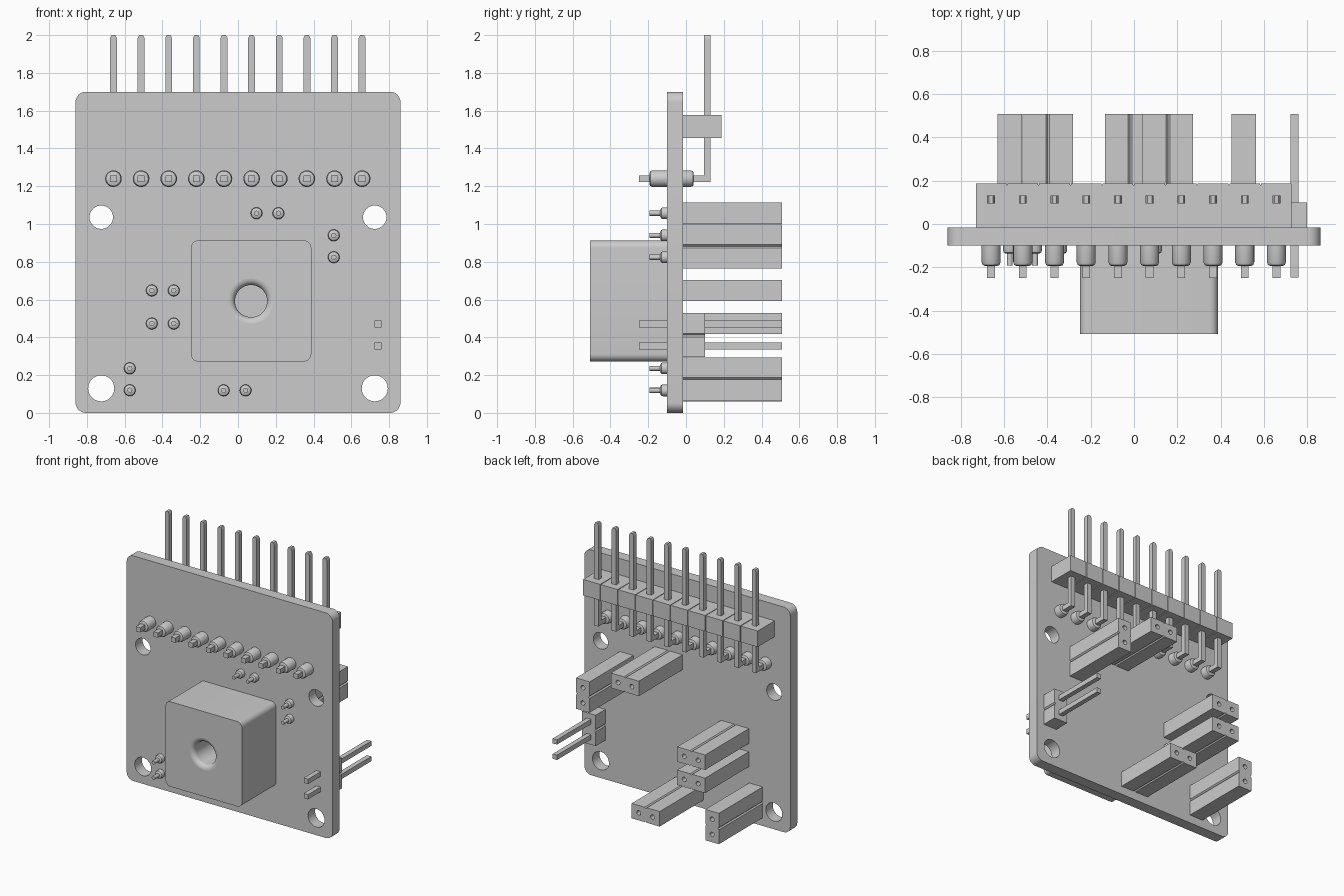
import bpy, bmesh
from math import sin, cos, pi
from mathutils import Vector

if "Cube" in bpy.data.objects:
    bpy.data.objects.remove(bpy.data.objects["Cube"])

BACK, FRONT, END = -0.016, -0.10, 0.507   # board faces and rear end of the sockets


def prism(bm, pts, axis, lo, hi):
    """Extrude a 2D outline along an axis (outline uses the two other axes in order)."""
    def place(p, h):
        v = list(p)
        v.insert(axis, h)
        return bm.verts.new(v)
    a = [place(p, lo) for p in pts]
    b = [place(p, hi) for p in pts]
    bm.faces.new(a)
    bm.faces.new(b)
    n = len(pts)
    for i in range(n):
        j = (i + 1) % n
        bm.faces.new((a[i], a[j], b[j], b[i]))


def box(bm, x0, x1, y0, y1, z0, z1):
    prism(bm, [(x0, y0), (x1, y0), (x1, y1), (x0, y1)], 2, z0, z1)


def lathe(bm, x, z, profile, n=24):
    """Revolve (radius, y) points around an axis parallel to y through (x, z)."""
    rings = [[bm.verts.new((x + r * cos(2 * pi * i / n), y, z + r * sin(2 * pi * i / n)))
              for i in range(n)] for r, y in profile]
    for a, b in zip(rings, rings[1:]):
        for i in range(n):
            j = (i + 1) % n
            bm.faces.new((a[i], a[j], b[j], b[i]))
    bm.faces.new(rings[0])
    bm.faces.new(rings[-1])


def rounded_rect(x0, x1, z0, z1, r, seg=8):
    pts = []
    for k, (cx, cz) in enumerate([(x1 - r, z1 - r), (x0 + r, z1 - r), (x0 + r, z0 + r), (x1 - r, z0 + r)]):
        for i in range(seg + 1):
            t = (k + i / seg) * pi / 2
            pts.append((cx + r * cos(t), cz + r * sin(t)))
    return pts


def finish(name, bm, cutter=None):
    bmesh.ops.recalc_face_normals(bm, faces=bm.faces[:])
    me = bpy.data.meshes.new(name)
    bm.to_mesh(me)
    bm.free()
    ob = bpy.data.objects.new(name, me)
    bpy.context.collection.objects.link(ob)
    bpy.ops.object.select_all(action='DESELECT')
    ob.select_set(True)
    bpy.context.view_layer.objects.active = ob
    if cutter:
        m = ob.modifiers.new("holes", 'BOOLEAN')
        m.object = cutter
        m.solver = 'EXACT'
        bpy.ops.object.modifier_apply(modifier=m.name)
    bpy.ops.object.shade_smooth_by_angle(angle=0.6)
    return ob


def pair_outline(x, z, vertical):
    """Two square cells side by side with small notches at the joint."""
    L, w, c = 0.1165, 0.0565, 0.009
    pts = [(-L, -w), (-c, -w), (0, -w + c), (c, -w), (L, -w),
           (L, w), (c, w), (0, w - c), (-c, w), (-L, w)]
    return [(x + b, z + a) if vertical else (x + a, z + b) for a, b in pts]


# Cutter: mounting holes and the flared lens bore
cx, cz = 0.069, 0.592
cut = bmesh.new()
for x in (-0.724, 0.724):
    for z, r in ((1.036, 0.062), (0.13, 0.069)):
        lathe(cut, x, z, [(r, -0.2), (r, 0.1)], 40)
flare = [(0.12, -0.6)] + [(0.12 - 0.035 * sin(i * pi / 12), -0.472 - 0.035 * cos(i * pi / 12))
                          for i in range(7)] + [(0.085, 0.1)]
lathe(cut, cx, cz, flare, 48)
board_cutter = finish("board_cutter", cut)
board_cutter.hide_render = True

# Circuit board
bm = bmesh.new()
prism(bm, rounded_rect(-0.86, 0.86, 0, 1.70, 0.055), 1, FRONT, BACK)
finish("board", bm, board_cutter)

# Front housing with round opening
bm = bmesh.new()
prism(bm, rounded_rect(-0.25, 0.388, 0.272, 0.913, 0.04), 1, -0.507, FRONT)
finish("front_housing", bm, board_cutter)

# Thin rear cover closing the bore, facing backwards
bm = bmesh.new()
f = bm.faces.new([bm.verts.new((cx + 0.085 * sin(i * pi / 24), BACK, cz + 0.085 * cos(i * pi / 24)))
                  for i in range(48)])
f.normal_update()
me = bpy.data.meshes.new("bore_cover")
if f.normal.dot(Vector((0, 1, 0))) < 0:
    f.normal_flip()
bm.to_mesh(me)
bm.free()
bpy.context.collection.objects.link(bpy.data.objects.new("bore_cover", me))

# Two-way sockets on the back: centre x, centre z, vertical
sockets = [(0.156, 1.057, False), (0.507, 0.882, True), (-0.398, 0.648, False),
           (-0.398, 0.473, False), (-0.573, 0.178, True), (-0.018, 0.119, False)]


def contacts(x, z, vertical):
    d = 0.058
    return [(x, z - d), (x, z + d)] if vertical else [(x - d, z), (x + d, z)]


cut = bmesh.new()
for s in sockets:
    for x, z in contacts(*s):
        lathe(cut, x, z, [(0.017, 0.25), (0.017, 0.6)], 16)
socket_cutter = finish("socket_cutter", cut)
socket_cutter.hide_render = True

for k, s in enumerate(sockets, 1):
    bm = bmesh.new()
    prism(bm, pair_outline(*s), 1, BACK, END)
    finish(f"socket_{k}", bm, socket_cutter)

# Solder joints with pin ends on the front of the board
bm = bmesh.new()
for s in sockets:
    for x, z in contacts(*s):
        lathe(bm, x, z, [(0.031, FRONT + 0.01), (0.031, -0.122), (0.028, -0.131), (0.02, -0.136),
                         (0.0135, -0.137), (0.0135, -0.192)])
finish("socket_solder_joints", bm)

# Two-pin straight header on the right edge
bm = bmesh.new()
prism(bm, pair_outline(0.741, 0.412, True), 1, BACK, 0.10)
finish("small_header_body", bm)
bm = bmesh.new()
for z in (0.354, 0.470):
    box(bm, 0.723, 0.759, -0.248, END, z - 0.018, z + 0.018)
finish("small_header_pins", bm)

# Ten-pin right-angle header
body, pins, solder = bmesh.new(), bmesh.new(), bmesh.new()
h, zc, yc = 0.018, 1.24, 0.113
barrel = [(0.030, -0.193), (0.039, -0.189), (0.044, -0.176)]
barrel += [(r, -0.152 - y) for r, y in reversed(barrel)]
for i in range(10):
    x = -0.6595 + i * 0.1463
    box(body, x - 0.0705, x + 0.0705, BACK, 0.187, 1.455, 1.576)
    # bent square pin with tapered tip
    prism(pins, [(-0.25, zc - h), (yc + h, zc - h), (yc + h, 1.975), (yc - h, 1.975),
                 (yc - h, zc + h), (-0.25, zc + h)], 0, x - h, x + h)
    prism(pins, [(x - h, 1.975), (x + h, 1.975), (x + h, 1.985), (x + 0.010, 2.0),
                 (x - 0.010, 2.0), (x - h, 1.985)], 1, yc - h, yc + h)
    lathe(solder, x, zc, barrel)
# connecting web between the header cells
box(body, -0.66, 0.66, BACK, 0.180, 1.460, 1.571)
finish("header_body", body)
finish("header_pins", pins)
finish("header_solder_joints", solder)

# Remove helpers
for c in (board_cutter, socket_cutter):
    bpy.data.objects.remove(c, do_unlink=True)
